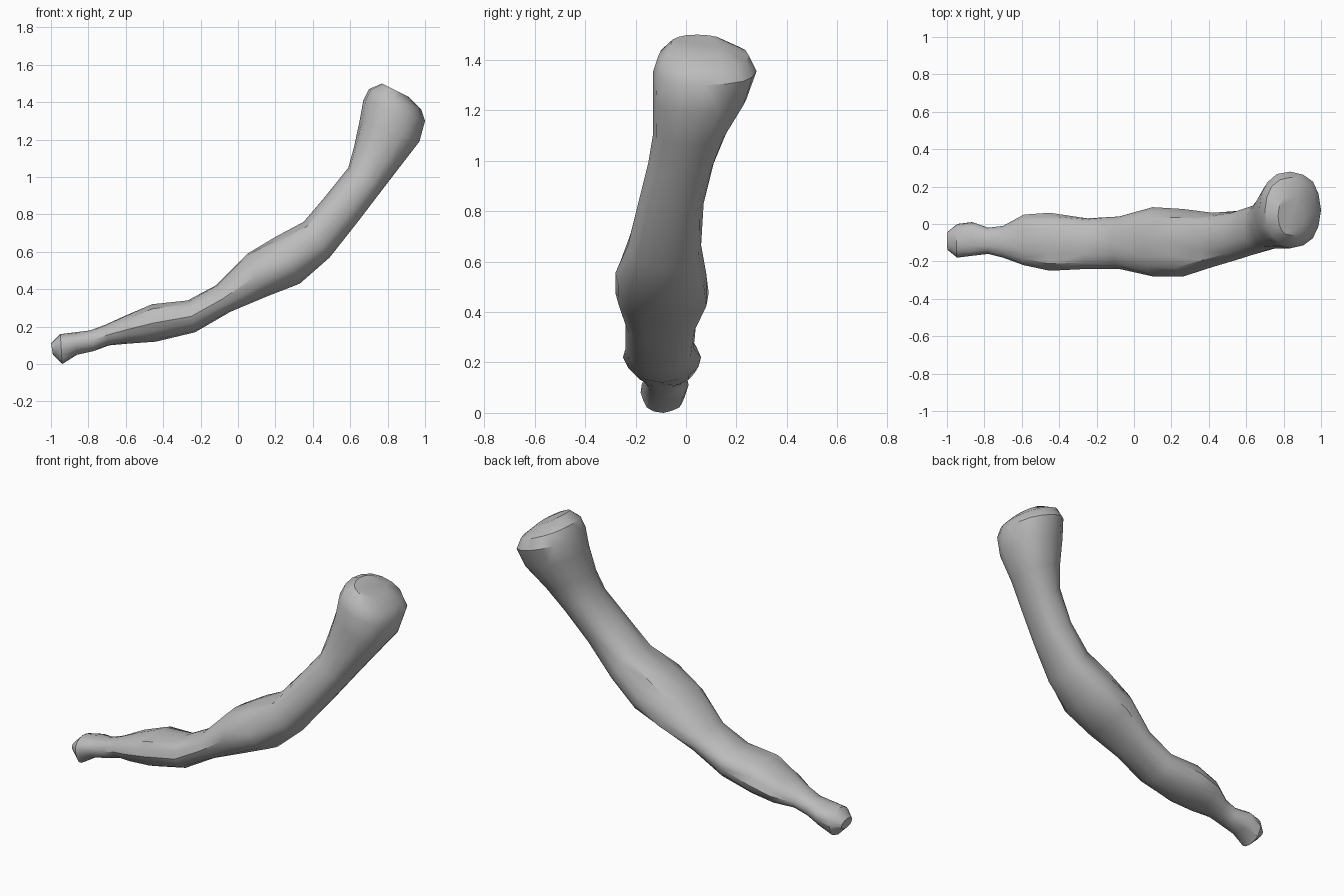
import bpy
import bmesh
import random
from math import cos, sin, pi, copysign
from mathutils import Vector

default = bpy.data.objects.get("Cube")
if default:
    bpy.data.objects.remove(default, do_unlink=True)

random.seed(4)
SIDES = 16

# Bone colour
bone = bpy.data.materials.new("bone grey")
bone.use_nodes = True
colour = (0.5, 0.5, 0.5, 1)
bone.diffuse_color = colour
bone.node_tree.nodes["Principled BSDF"].inputs["Base Color"].default_value = colour

# Sections in hundredths: upper x, upper z, lower x, lower z, back y, front y
sections = [
    (-100, 11, -99, 5, -4, -14),
    (-95, 16, -94, 0, 0, -18),
    (-87, 17, -86, 5, 1, -17),
    (-79, 18, -77, 7, -2, -16),
    (-71, 21, -69, 10, -1, -18),
    (-60, 26, -58, 11, 5, -22),
    (-46, 32, -44, 12, 6, -25),
    (-27, 34, -23, 17, 3, -24),
    (-12, 42, -4, 28, 4, -24),
    (5, 59, 15, 36, 9, -28),
    (20, 68, 33, 43, 8, -28),
    (35, 76, 49, 57, 6, -23),
    (47, 90, 64, 76, 7, -19),
    (59, 105, 77, 93, 11, -15),
    (62, 116, 87, 106, 16, -13),
    (65, 130, 97, 119, 24, -13),
    (67, 141, 100, 130, 28, -13),
    (70, 147, 98, 136, 25, -11),
    (77, 150, 91, 143, 15, -6),
]


def rounded(v):
    """Slightly square the ellipse so the shaft reads broad and flat."""
    return copysign(abs(v) ** 0.88, v)


def section_ring(bm, section, rough):
    ux, uz, lx, lz, back, front = (v / 100 for v in section)
    centre = Vector(((ux + lx) / 2, (back + front) / 2, (uz + lz) / 2))
    up = Vector(((ux - lx) / 2, 0, (uz - lz) / 2))
    side = Vector((0, (back - front) / 2, 0))
    ring = []
    for i in range(SIDES):
        a = 2 * pi * i / SIDES
        r = 1 + random.uniform(-rough, rough * 0.4)
        if i % (SIDES // 4) == 0:
            r = 1
        ring.append(bm.verts.new(centre + r * (side * rounded(cos(a)) + up * rounded(sin(a)))))
    return ring


# Shaft with knobbed tip and broad head, lofted in one skin
bm = bmesh.new()
rings = [section_ring(bm, s, 0.07 if s[0] < 50 else 0.02) for s in sections]
for a, b in zip(rings, rings[1:]):
    for i in range(SIDES):
        j = (i + 1) % SIDES
        bm.faces.new((a[i], a[j], b[j], b[i]))
bm.faces.new(rings[0])
bm.faces.new(rings[-1])
bmesh.ops.triangulate(bm, faces=[f for f in bm.faces if len(f.verts) == 4])
bmesh.ops.recalc_face_normals(bm, faces=bm.faces)

mesh = bpy.data.meshes.new("bone_shaft")
bm.to_mesh(mesh)
bm.free()
mesh.materials.append(bone)
shaft = bpy.data.objects.new("bone_shaft", mesh)
bpy.context.collection.objects.link(shaft)

# Smooth skin with the sharper ridges kept
bpy.ops.object.select_all(action="DESELECT")
shaft.select_set(True)
bpy.context.view_layer.objects.active = shaft
bpy.ops.object.shade_smooth_by_angle(angle=0.6)
